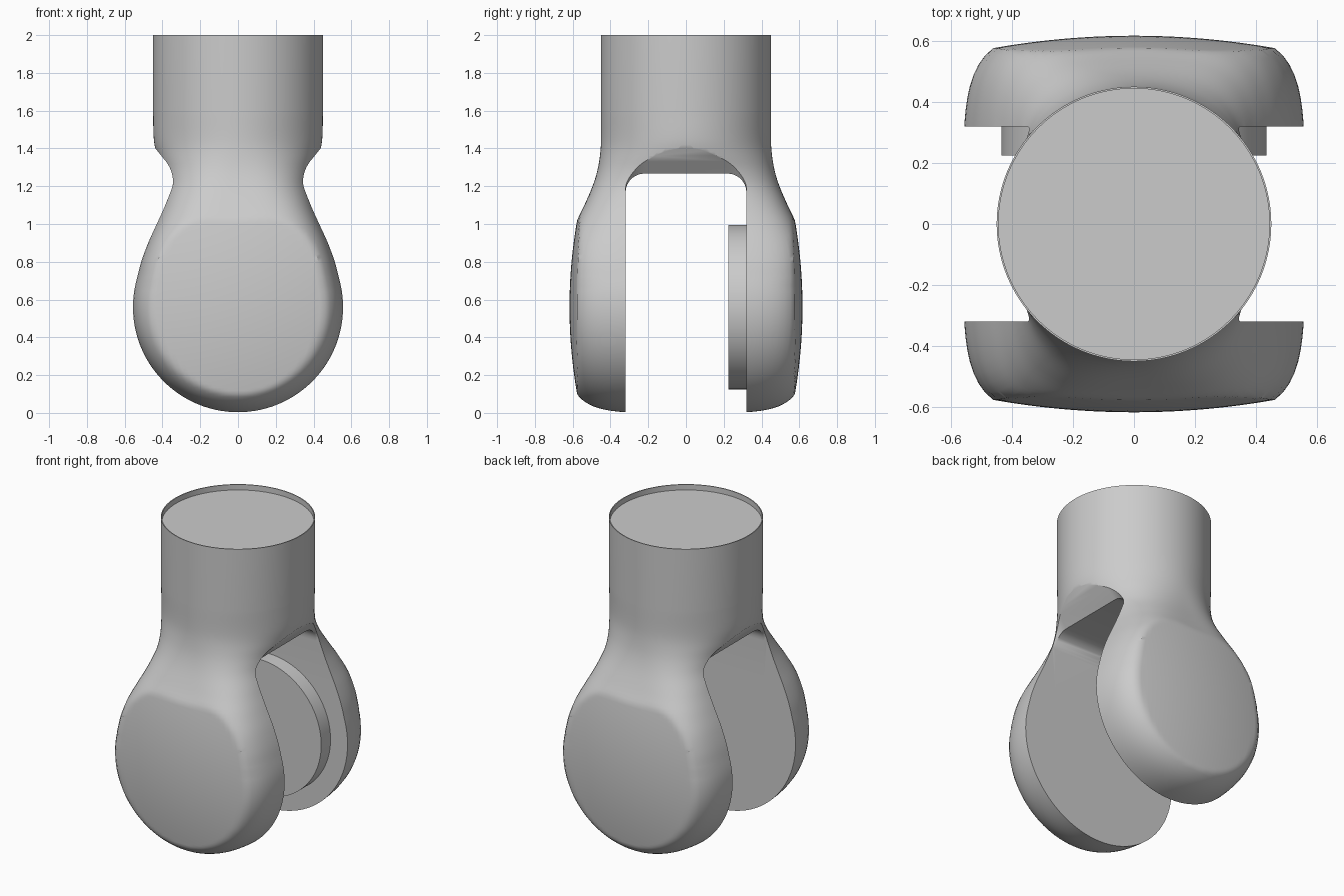
import bpy
import bmesh
import math

cube = bpy.data.objects.get("Cube")
if cube:
    bpy.data.objects.remove(cube, do_unlink=True)

grey = bpy.data.materials.new("plain grey")
grey.use_nodes = True
COLOUR = (0.6, 0.6, 0.6, 1)
grey.diffuse_color = COLOUR
grey.node_tree.nodes["Principled BSDF"].inputs["Base Color"].default_value = COLOUR

R, DEPTH, POWER = 0.56, 0.635, 5   # round fork pads
SEGS = 128
SLOT = 0.32                        # half width of the fork gap

# Neck stations: height, half width, half depth, squareness
NECK = [(0.7, 0.542, 0.634, 5), (0.8, 0.516, 0.63, 5), (0.9, 0.48, 0.617, 4.8),
        (1.0, 0.438, 0.585, 4.3), (1.1, 0.402, 0.538, 3.7), (1.2, 0.385, 0.495, 3),
        (1.28, 0.4, 0.47, 2.5), (1.36, 0.428, 0.456, 2.15), (1.44, 0.445, 0.45, 2),
        (1.6, 0.45, 0.45, 2)]


def make_object(name, bm):
    bmesh.ops.recalc_face_normals(bm, faces=bm.faces)
    mesh = bpy.data.meshes.new(name)
    bm.to_mesh(mesh)
    bm.free()
    mesh.materials.append(grey)
    obj = bpy.data.objects.new(name, mesh)
    bpy.context.collection.objects.link(obj)
    return obj


def loft(name, rings):
    """Skin a list of equal closed rings and cap both ends."""
    bm = bmesh.new()
    rows = [[bm.verts.new(p) for p in ring] for ring in rings]
    n = len(rows[0])
    for a, b in zip(rows, rows[1:]):
        for i in range(n):
            j = (i + 1) % n
            bm.faces.new((a[i], a[j], b[j], b[i]))
    bm.faces.new(rows[0])
    bm.faces.new(rows[-1])
    return make_object(name, bm)


def smooth_shade(obj, angle):
    bpy.ops.object.select_all(action='DESELECT')
    obj.select_set(True)
    bpy.context.view_layer.objects.active = obj
    bpy.ops.object.shade_smooth_by_angle(angle=math.radians(angle))


def slope(i, k):
    a, b = NECK[max(i - 1, 0)], NECK[min(i + 1, len(NECK) - 1)]
    return (b[k] - a[k]) / (b[0] - a[0])


def neck_at(z):
    """Smooth interpolation between the neck stations."""
    i = max(j for j in range(len(NECK) - 1) if NECK[j][0] <= z + 1e-6)
    p, q = NECK[i], NECK[i + 1]
    d = q[0] - p[0]
    t = (z - p[0]) / d
    return [(1 + 2 * t) * (1 - t) ** 2 * p[k] + t * (1 - t) ** 2 * d * slope(i, k)
            + t * t * (3 - 2 * t) * q[k] - t * t * (1 - t) * d * slope(i + 1, k)
            for k in (1, 2, 3)]


def section(z):
    """Horizontal outline of the whole body at height z."""
    h = z - R
    low = z < NECK[0][0] - 1e-6
    if low:
        w, d, n = math.sqrt(max(R * R - h * h, 0)), DEPTH, POWER
    else:
        w, d, n = neck_at(z)
    ring = []
    for i in range(SEGS):
        a = 2 * math.pi * i / SEGS
        c, s = math.cos(a), math.sin(a)
        k = (abs(c) ** n + abs(s) ** n) ** (1 / n)
        x, y = w * c / k, d * s / k
        r = math.hypot(x, h)
        if low:
            y = math.copysign(DEPTH * max(1 - (r / R) ** POWER, 0) ** (1 / POWER), s)
        if z < 1.3:   # shallow domed pad face
            limit = 0.617 - 0.037 * (r / 0.44) ** 2
            y = max(-limit, min(limit, y))
        ring.append((x, y, z))
    return ring


def circle(r, z):
    return [(r * math.cos(2 * math.pi * i / SEGS), r * math.sin(2 * math.pi * i / SEGS), z)
            for i in range(SEGS)]


# Fork body: round pads, flared neck, cylindrical stem with a thin recessed rim
top_angle = math.acos((R - NECK[0][0]) / R)
rings = [section(R - R * math.cos(top_angle * i / 36)) for i in range(1, 36)]
rings += [section(0.7 + 0.9 * i / 45) for i in range(46)]
rings += [circle(0.45, 2), circle(0.444, 2), circle(0.444, 1.965)]
body = loft("fork_body", rings)

# Gap between the pads: rounded roof that rises beyond the neck
ROOF, CORNER = 1.267, 0.1


def gap_ring(x, lift):
    pts = [(x, SLOT, -0.2), (x, SLOT, 0.9)]
    for side in (1, -1):
        for i in range(9):
            a = math.pi / 2 * (i / 8 if side > 0 else 1 - i / 8)
            pts.append((x, side * (SLOT - CORNER + CORNER * math.cos(a)),
                        ROOF - CORNER + CORNER * math.sin(a) + lift))
    return pts + [(x, -SLOT, 0.9), (x, -SLOT, -0.2)]


cutter = loft("gap_cutter", [gap_ring(-0.7, 0.46), gap_ring(-0.33, 0),
                             gap_ring(0.33, 0), gap_ring(0.7, 0.46)])
cutter.hide_render = True
cut = body.modifiers.new("gap", 'BOOLEAN')
cut.operation = 'DIFFERENCE'
cut.solver = 'EXACT'
cut.object = cutter
bpy.context.view_layer.objects.active = body
bpy.ops.object.modifier_apply(modifier=cut.name)
bpy.data.objects.remove(cutter, do_unlink=True)
smooth_shade(body, 35)

# Round plate on the inner face of the back pad
plate = loft("inner_plate", [[(x, y, z + R) for x, z, y in circle(0.435, depth)]
                             for depth in (0.225, SLOT + 0.01)])
smooth_shade(plate, 35)
